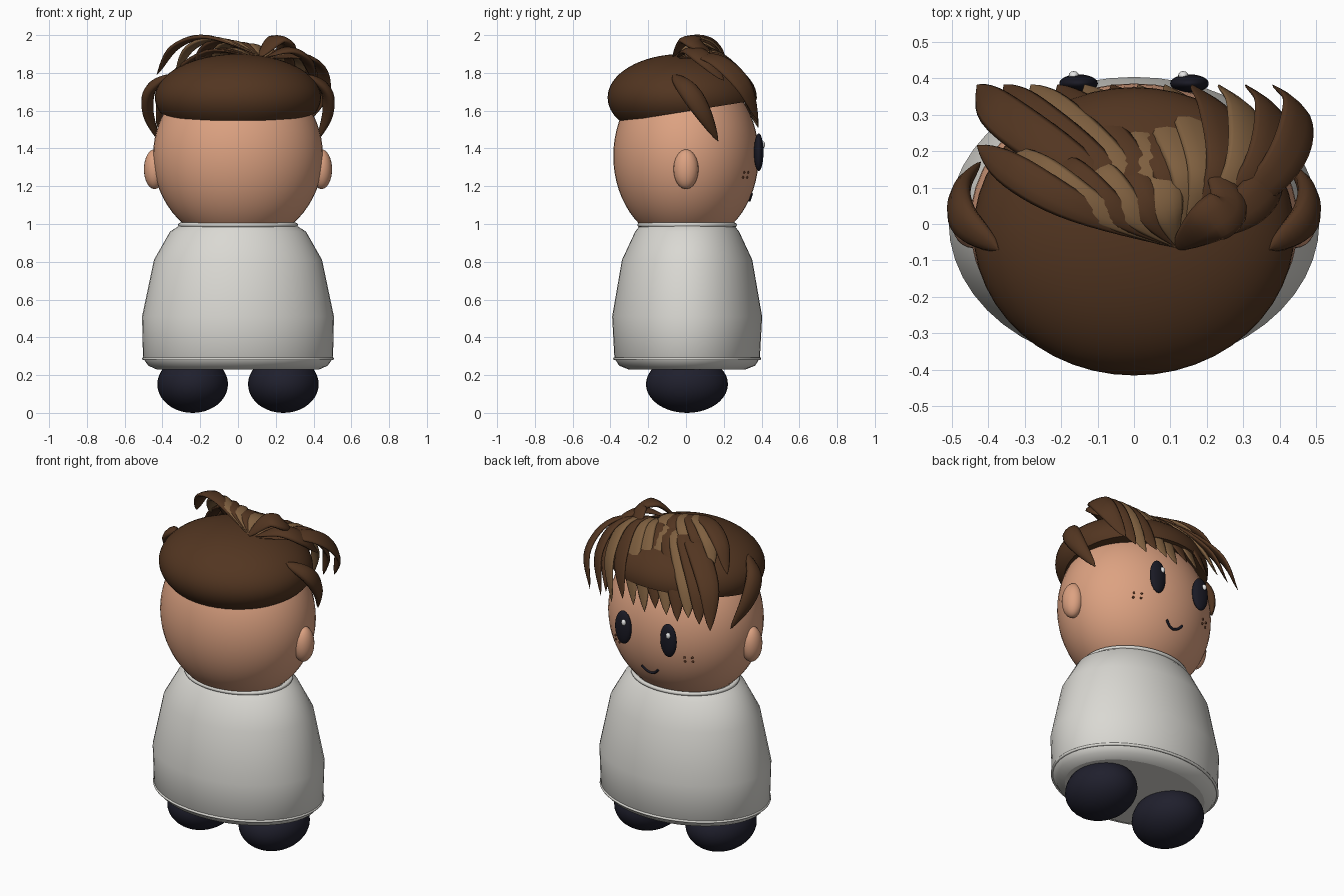
import bpy, bmesh, math
from mathutils import Vector

cube = bpy.data.objects.get("Cube")
if cube:
    bpy.data.objects.remove(cube, do_unlink=True)


def material(name, rgb):
    m = bpy.data.materials.new(name)
    m.use_nodes = True
    m.diffuse_color = (*rgb, 1)
    bsdf = next(n for n in m.node_tree.nodes if n.type == 'BSDF_PRINCIPLED')
    bsdf.inputs["Base Color"].default_value = (*rgb, 1)
    return m


SKIN = material("skin", (0.72, 0.36, 0.22))
DARK = material("dark_brown_hair", (0.085, 0.036, 0.015))
LIGHT = material("light_brown_hair", (0.21, 0.115, 0.05))
CLOTH = material("white_cloth", (0.70, 0.69, 0.65))
SHOE = material("navy_shoe", (0.014, 0.014, 0.026))
BLACK = material("eye_black", (0.01, 0.01, 0.018))
WHITE = material("eye_shine", (0.85, 0.85, 0.85))
FRECKLE = material("freckle_brown", (0.1, 0.035, 0.015))

HEAD_C = Vector((0, 0, 1.36))
HEAD_R = Vector((0.45, 0.385, 0.47))


def finish(bm, name, mat, smooth=True):
    bmesh.ops.recalc_face_normals(bm, faces=bm.faces)
    me = bpy.data.meshes.new(name)
    bm.to_mesh(me)
    bm.free()
    me.materials.append(mat)
    for p in me.polygons:
        p.use_smooth = smooth and len(p.vertices) < 9
    ob = bpy.data.objects.new(name, me)
    bpy.context.collection.objects.link(ob)
    return ob


def ellipsoid(name, centre, radii, mat, seg=32, rings=20, cut=None):
    bm = bmesh.new()
    bmesh.ops.create_uvsphere(bm, u_segments=seg, v_segments=rings, radius=1)
    for v in bm.verts:
        v.co = Vector(centre) + Vector(a * b for a, b in zip(v.co, radii))
    if cut:
        point, normal = cut
        geom = bm.verts[:] + bm.edges[:] + bm.faces[:]
        res = bmesh.ops.bisect_plane(bm, geom=geom, plane_co=point,
                                     plane_no=normal, clear_outer=True)
        rim = [e for e in res["geom_cut"] if isinstance(e, bmesh.types.BMEdge)]
        bmesh.ops.edgeloop_fill(bm, edges=rim)
    return finish(bm, name, mat)


def skin_rings(name, rings, mat):
    """Join closed rings of points into a capped surface."""
    bm = bmesh.new()
    loops = [[bm.verts.new(p) for p in ring] for ring in rings]
    n = len(loops[0])
    for a, b in zip(loops, loops[1:]):
        for i in range(n):
            j = (i + 1) % n
            bm.faces.new((a[i], a[j], b[j], b[i]))
    bm.faces.new(loops[0])
    bm.faces.new(loops[-1])
    return finish(bm, name, mat)


def oval(rx, ry, z, n=48):
    return [(rx * math.cos(2 * math.pi * i / n),
             0.006 + ry * math.sin(2 * math.pi * i / n), z) for i in range(n)]


def oval_ring(name, rx, ry, z, thick, mat):
    cu = bpy.data.curves.new(name, 'CURVE')
    cu.dimensions = '3D'
    cu.bevel_depth = thick
    cu.bevel_resolution = 2
    sp = cu.splines.new('POLY')
    pts = oval(rx, ry, z)
    sp.points.add(len(pts) - 1)
    for p, co in zip(sp.points, pts):
        p.co = (*co, 1)
    sp.use_cyclic_u = True
    cu.materials.append(mat)
    bpy.context.collection.objects.link(bpy.data.objects.new(name, cu))


def path_point(pts, t):
    """Catmull-Rom point along a list of control points."""
    f = min(t, 0.9999) * (len(pts) - 1)
    i = int(f)
    u = f - i
    b, c = pts[i], pts[i + 1]
    a = pts[i - 1] if i else 2 * b - c
    d = pts[i + 2] if i + 2 < len(pts) else 2 * c - b
    return 0.5 * (2 * b + (c - a) * u + (2 * a - 5 * b + 4 * c - d) * u * u
                  + (3 * b - a - 3 * c + d) * u ** 3)


def leaf(name, pts, width, thick, mat, skew=1.2, steps=18, sides=10):
    """Pointed lock of hair lying flat around the head."""
    pts = [Vector(p) for p in pts]
    rings = []
    for k in range(steps + 1):
        t = k / steps
        p = path_point(pts, t)
        tan = (path_point(pts, min(t + .02, 1)) - path_point(pts, max(t - .02, 0))).normalized()
        side = tan.cross(p - Vector((0, -0.05, 1.5))).normalized()
        up = side.cross(tan).normalized()
        s = max(math.sin(math.pi * t ** skew), 0) ** 0.75 + 0.02
        rings.append([p + side * (width / 2 * s * math.cos(a)) + up * (thick / 2 * s * math.sin(a))
                      for a in (2 * math.pi * i / sides for i in range(sides))])
    return skin_rings(name, rings, mat)


def head_y(x, z):
    return HEAD_R.y * math.sqrt(1 - (x / HEAD_R.x) ** 2 - ((z - HEAD_C.z) / HEAD_R.z) ** 2)


# Gown with hem and collar
profile = [(0.43, 0.31, 0.23), (0.475, 0.36, 0.25), (0.503, 0.385, 0.29), (0.508, 0.397, 0.51),
           (0.445, 0.345, 0.81), (0.36, 0.275, 0.96), (0.32, 0.255, 0.985), (0.30, 0.245, 1.0)]
skin_rings("gown", [oval(*p) for p in profile], CLOTH)
oval_ring("gown_hem", 0.5, 0.384, 0.287, 0.008, CLOTH)
oval_ring("gown_collar", 0.306, 0.252, 0.995, 0.012, CLOTH)

# Head and hair cap
ellipsoid("head", HEAD_C, HEAD_R, SKIN, 48, 32)
ellipsoid("hair_cap", (0, -0.02, 1.67), (0.44, 0.395, 0.23), DARK, 48, 32,
          cut=((0, -0.35, 1.54), (0, 0.16, -1)))

# Paired parts
for s, tag in ((1, "left"), (-1, "right")):
    ellipsoid("foot_" + tag, (s * 0.24, 0.005, 0.152), (0.187, 0.217, 0.152), SHOE)
    ellipsoid("ear_" + tag, (s * 0.442, 0, 1.29), (0.056, 0.066, 0.105), SKIN, 24, 16)
    ellipsoid("eye_" + tag, (s * 0.152, 0.385, 1.38), (0.053, 0.025, 0.1), BLACK, 24, 16)
    ellipsoid("eye_shine_" + tag, (s * 0.15 - 0.015, 0.407, 1.42), (0.014, 0.012, 0.018), WHITE, 12, 8)
    leaf("side_lock_" + tag, [(s * 0.37, -0.07, 1.79), (s * 0.465, 0.01, 1.71),
                              (s * 0.475, 0.09, 1.59), (s * 0.42, 0.17, 1.44)],
         0.11, 0.06, DARK, skew=0.85)
    for i, x in enumerate((0.22, 0.258)):
        for j, z in enumerate((1.247, 1.273)):
            ellipsoid(f"freckle_{tag}_{i}{j}", (s * x, head_y(x, z), z), [0.007] * 3, FRECKLE, 8, 6)

# Smile
cu = bpy.data.curves.new("smile", 'CURVE')
cu.dimensions = '3D'
cu.bevel_depth = 0.007
cu.use_fill_caps = True
sp = cu.splines.new('POLY')
sp.points.add(12)
for k, p in enumerate(sp.points):
    x = (k - 6) / 6 * 0.055
    z = 1.125 + 0.035 * (x / 0.055) ** 2
    p.co = (x, head_y(x, z) + 0.002, z, 1)
cu.materials.append(BLACK)
bpy.context.collection.objects.link(bpy.data.objects.new("smile", cu))

# Long fringe swept forward from the crown
tones = "DDLDLDLLDLDD"
for k, tone in enumerate(tones):
    x = -0.43 + 0.81 * k / (len(tones) - 1)
    mx = 0.65 * x + 0.14
    leaf(f"fringe_lock_{k}", [(0.13 + 0.1 * x, -0.05, 1.88), (mx, 0.14, 1.915 - 0.25 * mx * mx),
                              (x + 0.07, 0.3, 1.74), (x, 0.382, 1.51 + 0.02 * (k % 3))],
         0.125, 0.03, LIGHT if tone == "L" else DARK, skew=1.15)

# Shorter raised locks on top of the fringe
root = Vector((0.12, -0.065, 1.89))
for k, tone in enumerate("DLDLDL"):
    x = -0.43 + 0.1 * k
    tip = Vector((x, 0.215 - 0.008 * k, 1.79 + 0.015 * k))
    a, b = root.lerp(tip, 0.5), root.lerp(tip, 0.82)
    a.y -= 0.03
    b.y -= 0.02
    a.z, b.z = 1.945 - 0.1 * x, 1.925 - 0.03 * x
    leaf(f"top_lock_{k}", [root, a, b, tip], 0.1, 0.03, LIGHT if tone == "L" else DARK)

# Crown tuft
leaf("crown_tuft", [(0.11, -0.07, 1.88), (0.2, 0.0, 1.975), (0.26, 0.06, 1.95), (0.2, 0.17, 1.88)],
     0.13, 0.04, DARK, skew=0.95)
leaf("crown_tuft_side", [(0.14, -0.05, 1.88), (0.27, 0.02, 1.92), (0.36, 0.1, 1.87), (0.4, 0.2, 1.76)],
     0.12, 0.04, DARK)
